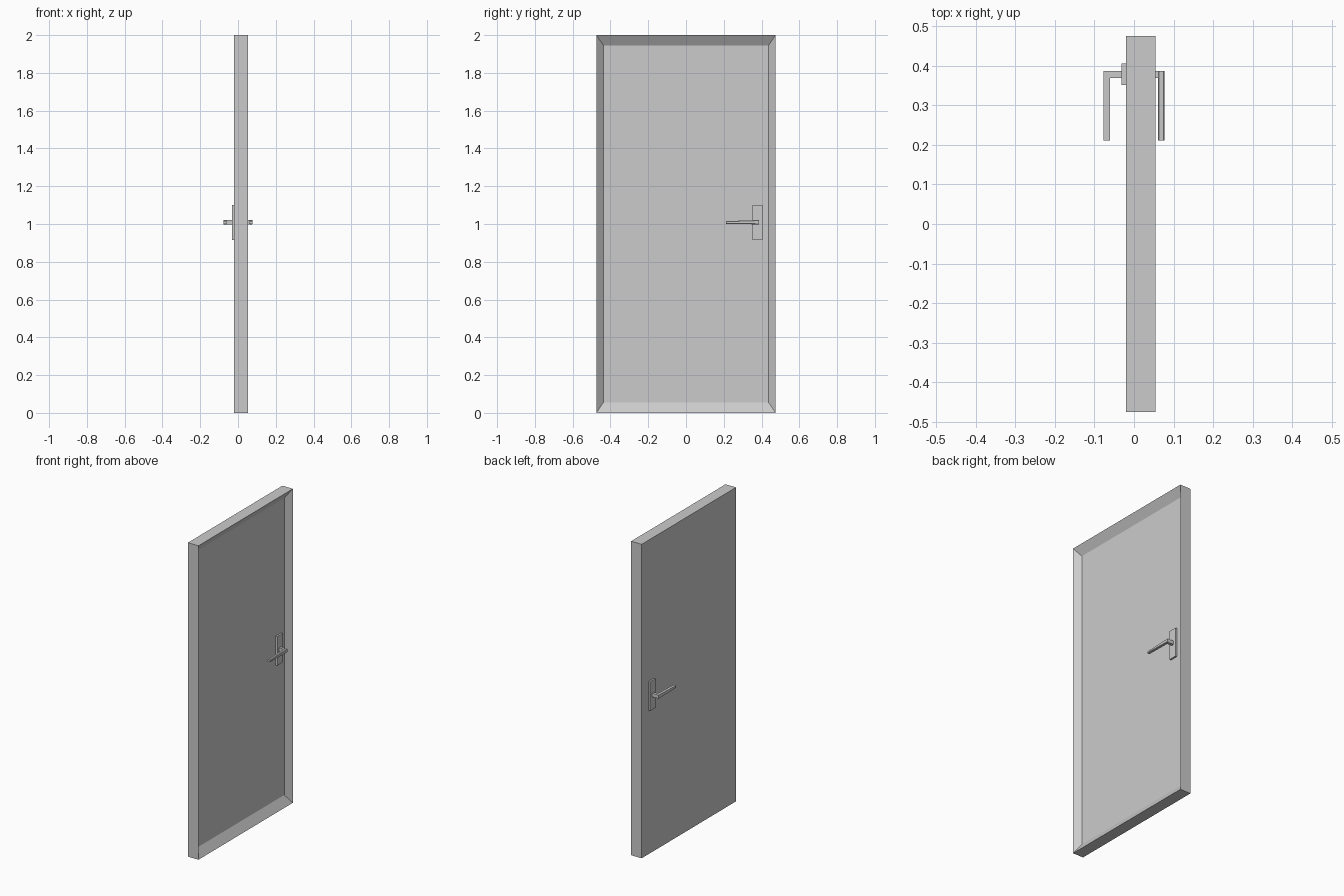
import bpy
import bmesh
from mathutils import Vector

cube = bpy.data.objects.get("Cube")
if cube:
    bpy.data.objects.remove(cube, do_unlink=True)

GREY = 0.6
mat = bpy.data.materials.new("plain grey")
mat.use_nodes = True
mat.diffuse_color = (GREY, GREY, GREY, 1)
mat.node_tree.nodes["Principled BSDF"].inputs["Base Color"].default_value = (GREY, GREY, GREY, 1)


def finish(name, bm):
    bmesh.ops.recalc_face_normals(bm, faces=bm.faces)
    mesh = bpy.data.meshes.new(name)
    bm.to_mesh(mesh)
    bm.free()
    mesh.materials.append(mat)
    obj = bpy.data.objects.new(name, mesh)
    bpy.context.collection.objects.link(obj)
    return obj


def box(bm, low, high):
    low, high = Vector(low), Vector(high)
    verts = bmesh.ops.create_cube(bm, size=1)["verts"]
    for v in verts:
        v.co = (low + high) / 2 + v.co * (high - low)
    return verts


# Door slab: the +x face is inset and pushed in to leave a raised frame
HALF_Y, RECESS_Y, LEAF = 0.475, 0.437, 0.02
bm = bmesh.new()
box(bm, (-LEAF, -HALF_Y, 0), (0.054, HALF_Y, 2))
bm.faces.ensure_lookup_table()
front = max(bm.faces, key=lambda f: f.calc_center_median().x)
bmesh.ops.inset_region(bm, faces=[front], thickness=0.03)
for v in front.verts:
    v.co.y = RECESS_Y if v.co.y > 0 else -RECESS_Y
    v.co.z = 1.946 if v.co.z > 1 else 0.055
    v.co.x = LEAF
finish("door_panel", bm)

# A matching plate and lever on each face of the leaf
for side, label in ((1, "left"), (-1, "right")):
    bm = bmesh.new()
    box(bm, (side * LEAF, 0.351, 0.915), (side * 0.031, 0.405, 1.1))
    finish(label + "_handle_plate", bm)

    bm = bmesh.new()
    box(bm, (side * 0.031, 0.369, 0.998), (side * 0.062, 0.387, 1.021))
    finish(label + "_handle_stem", bm)

    # Lever grip with chamfered long edges, slimmer towards its tip
    bm = bmesh.new()
    box(bm, (side * 0.06, 0.211, 0.998), (side * 0.0775, 0.387, 1.021))
    for v in bm.verts:
        if v.co.y < 0.3:
            v.co.z = 1.015 if v.co.z > 1.01 else 1.001
    long_edges = [e for e in bm.edges if abs(e.verts[0].co.y - e.verts[1].co.y) > 0.1]
    bmesh.ops.bevel(bm, geom=long_edges, offset=0.003, segments=1, affect='EDGES')
    finish(label + "_handle_lever", bm)
